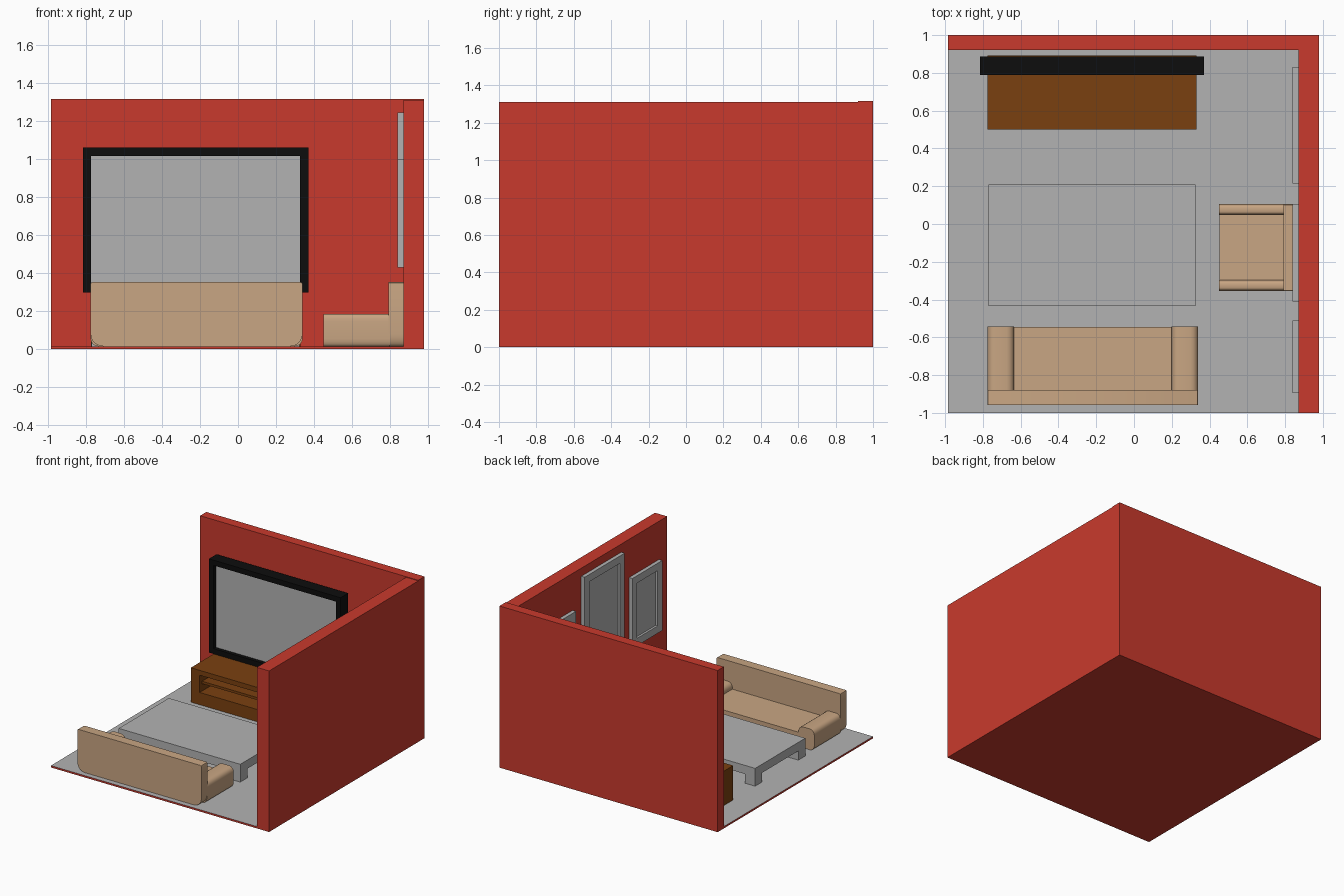
import bpy, bmesh, math
from mathutils import Matrix, Vector

if "Cube" in bpy.data.objects:
    bpy.data.objects.remove(bpy.data.objects["Cube"])


def mat(name, r, g, b):
    m = bpy.data.materials.new(name)
    m.diffuse_color = (r, g, b, 1)
    m.use_nodes = True
    m.node_tree.nodes["Principled BSDF"].inputs["Base Color"].default_value = m.diffuse_color
    return m


RED = mat("red_wall", 0.584, 0.042, 0.026)
GREY = mat("grey", 0.45, 0.45, 0.45)
BROWN = mat("brown_wood", 0.195, 0.051, 0.005)
TAN = mat("tan_fabric", 0.584, 0.381, 0.227)
BLACK = mat("black_plastic", 0.004, 0.004, 0.004)


def finish(bm, name, mats, smooth=False):
    me = bpy.data.meshes.new(name)
    bm.to_mesh(me)
    bm.free()
    for m in mats:
        me.materials.append(m)
    ob = bpy.data.objects.new(name, me)
    bpy.context.collection.objects.link(ob)
    if smooth:
        bpy.context.view_layer.objects.active = ob
        ob.select_set(True)
        bpy.ops.object.shade_smooth_by_angle(angle=math.radians(35))
        ob.select_set(False)
    return ob


def box_bm(lo, hi):
    lo, hi = Vector(lo), Vector(hi)
    bm = bmesh.new()
    size = Matrix.Diagonal((*(hi - lo), 1))
    bmesh.ops.create_cube(bm, size=1, matrix=Matrix.Translation((lo + hi) / 2) @ size)
    bm.normal_update()
    return bm


def facing(bm, direction):
    return max(bm.faces, key=lambda f: f.normal.dot(Vector(direction)))


def box(name, lo, hi, m):
    return finish(box_bm(lo, hi), name, [m])


def framed(name, lo, hi, direction, border, depth, mats):
    """Box with a recessed panel on one side; the panel takes the last material."""
    bm = box_bm(lo, hi)
    f = facing(bm, direction)
    bmesh.ops.inset_individual(bm, faces=[f], thickness=border)
    ext = bmesh.ops.extrude_discrete_faces(bm, faces=[f])["faces"]
    bmesh.ops.translate(bm, verts=ext[0].verts, vec=Vector(direction) * -depth)
    ext[0].material_index = len(mats) - 1
    return finish(bm, name, mats)


def bevel_y(bm, z_test, radius, segs):
    """Round the edges that run along y and pass the height test."""
    edges = [e for e in bm.edges
             if abs(e.verts[0].co.y - e.verts[1].co.y) > 1e-4 and z_test(e.verts[0].co.z)]
    bmesh.ops.bevel(bm, geom=edges, offset=radius, segments=segs, profile=0.5,
                    affect='EDGES', clamp_overlap=True)


def couch(name, xf):
    """Sofa facing +y: rounded back, seat block and two rounded arms."""
    z0, half = 0.015, 0.558
    back = box_bm((-half, 0, z0), (half, 0.078, 0.352))
    bevel_y(back, lambda z: z < 0.1, 0.065, 5)
    bevel_y(back, lambda z: z > 0.3, 0.01, 2)
    seat = box_bm((-half + 0.12, 0.07, z0), (half - 0.12, 0.413, 0.13))
    parts = [("back", back), ("seat", seat)]
    for side, s in (("left", -1), ("right", 1)):
        a, b = sorted((s * half, s * (half - 0.142)))
        arm = box_bm((a, 0.07, z0), (b, 0.415, 0.185))
        bevel_y(arm, lambda z: True, 0.04, 4)
        parts.append((side + "_arm", arm))
    for part, bm in parts:
        bm.transform(xf)
        finish(bm, f"{name}_{part}", [TAN], smooth=True)


# Room shell: red slab with grey top, and two walls
floor = box_bm((-0.985, -1, 0), (0.98, 1, 0.015))
facing(floor, (0, 0, 1)).material_index = 1
finish(floor, "floor", [RED, GREY])
box("back_wall", (-0.985, 0.92, 0), (0.98, 1, 1.316), RED)
box("right_wall", (0.87, -1, 0), (0.98, 0.92, 1.311), RED)

# Sofa at the front, and a shortened copy turned to face left as the armchair
couch("sofa", Matrix.Translation((-0.218, -0.957, 0)))
couch("armchair", Matrix.Translation((0.87, -0.125, 0)) @ Matrix.Rotation(math.pi / 2, 4, 'Z')
      @ Matrix.Diagonal((0.413, 1.01, 1, 1)))

# Low table
X0, X1, Y0, Y1 = -0.77, 0.325, -0.435, 0.21
box("table_top", (X0, Y0, 0.09), (X1, Y1, 0.16), GREY)
for i, x in enumerate((X0, X1 - 0.09)):
    for j, y in enumerate((Y0, Y1 - 0.09)):
        box(f"table_leg_{i}{j}", (x, y, 0.015), (x + 0.09, y + 0.09, 0.09), GREY)

# Media cabinet made of boards, open at the front with one shelf
X0, X1, Y0, Y1 = -0.775, 0.33, 0.50, 0.893
box("cabinet_top", (X0, Y0, 0.255), (X1, Y1, 0.295), BROWN)
box("cabinet_base", (X0, Y0, 0.015), (X1, Y1, 0.115), BROWN)
box("cabinet_left_side", (X0, Y0, 0.115), (X0 + 0.08, Y1, 0.255), BROWN)
box("cabinet_right_side", (X1 - 0.08, Y0, 0.115), (X1, Y1, 0.255), BROWN)
box("cabinet_back", (X0 + 0.08, Y1 - 0.03, 0.115), (X1 - 0.08, Y1, 0.255), BROWN)
box("cabinet_shelf", (X0 + 0.08, Y0 + 0.03, 0.175), (X1 - 0.08, Y1 - 0.03, 0.195), BROWN)

# Television with recessed screen
framed("television", (-0.815, 0.79, 0.297), (0.37, 0.888, 1.06), (0, -1, 0),
       0.06, 0.03, [BLACK, GREY])

# Picture frames on the right wall: (y range, z range)
for i, (ya, yb, za, zb) in enumerate(((0.215, 0.83, 0.60, 1.01),
                                      (-0.41, 0.105, 0.48, 1.245),
                                      (-0.895, -0.51, 0.43, 1.0))):
    framed(f"picture_frame_{i + 1}", (0.84, ya, za), (0.87, yb, zb), (-1, 0, 0),
           0.085, 0.018, [GREY])
